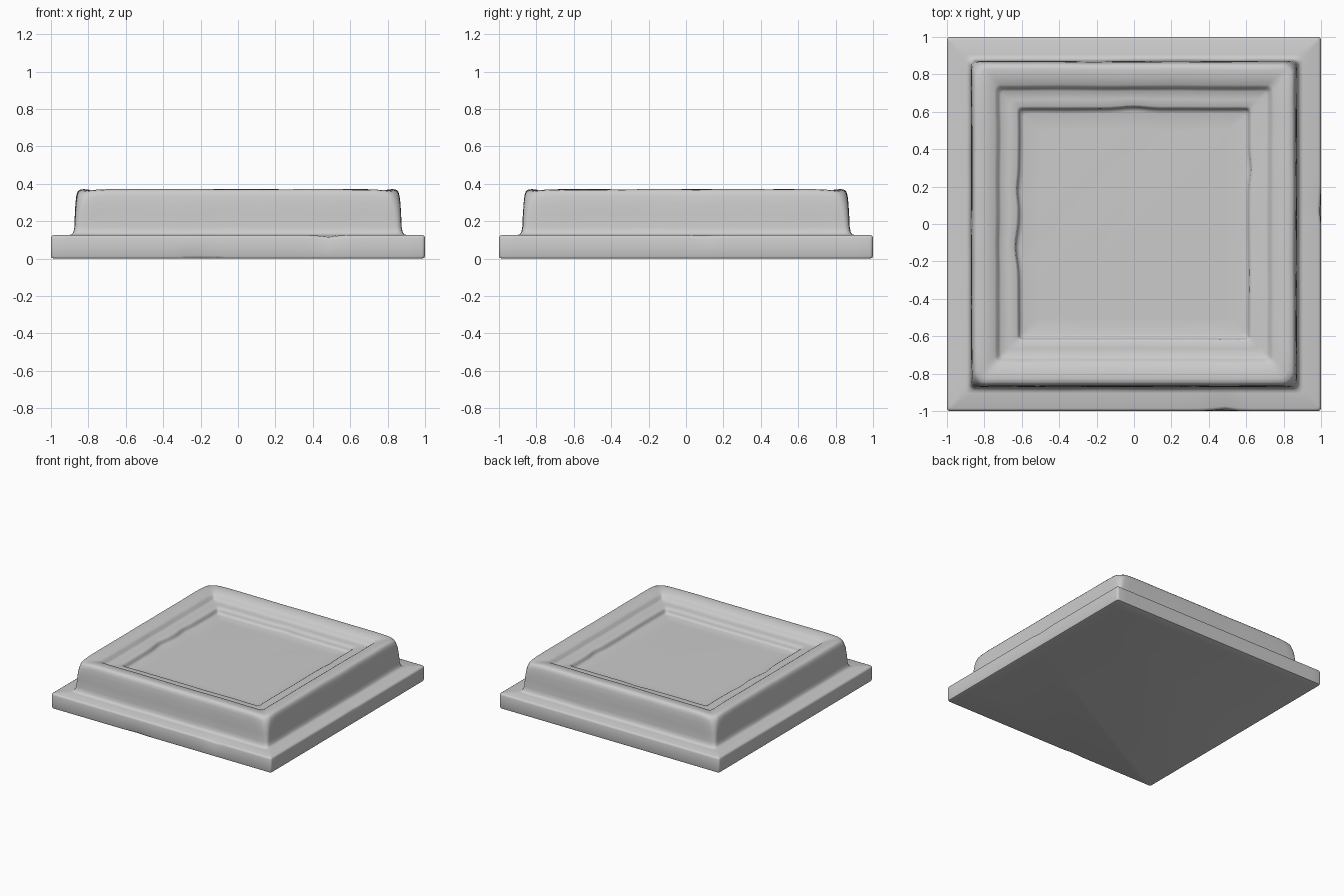
import bpy, bmesh, math
from mathutils import Vector, noise

if "Cube" in bpy.data.objects:
    bpy.data.objects.remove(bpy.data.objects["Cube"])

# Cross-section from the underside to the sunken panel: half width, height, corner radius
PROFILE = [
    (0.985, 0.0, 0.012), (0.996, 0.004, 0.016), (1.0, 0.016, 0.018),
    (1.0, 0.06, 0.018), (1.0, 0.11, 0.018), (0.996, 0.121, 0.016), (0.985, 0.126, 0.012),
    (0.905, 0.126, 0.03), (0.888, 0.130, 0.03), (0.878, 0.143, 0.03),
    (0.873, 0.17, 0.03), (0.871, 0.23, 0.035), (0.868, 0.29, 0.045), (0.863, 0.335, 0.055),
    (0.857, 0.356, 0.06), (0.847, 0.367, 0.06), (0.825, 0.371, 0.05),
    (0.785, 0.366, 0.04), (0.745, 0.355, 0.03), (0.733, 0.347, 0.025),
    (0.722, 0.327, 0.02), (0.710, 0.317, 0.02),
    (0.665, 0.316, 0.02), (0.628, 0.314, 0.02), (0.618, 0.308, 0.02),
    (0.613, 0.290, 0.02), (0.606, 0.275, 0.02), (0.59, 0.270, 0.02), (0.5, 0.271, 0.02),
]
SIDE, CORNER = 28, 4

# Worn spots: centre, radius, push direction
DENTS = [
    ((0.48, -1.0, 0.125), 0.08, (0, 0.012, -0.012)),
    ((-0.24, -1.0, 0.0), 0.06, (0, 0.010, 0)),
    ((1.0, 0.09, 0.12), 0.07, (-0.008, 0, -0.004)),
    ((-0.615, -0.12, 0.29), 0.13, (-0.018, 0, 0)),
    ((-0.615, 0.18, 0.29), 0.09, (-0.010, 0, 0)),
    ((0.0, 0.615, 0.29), 0.12, (0, 0.012, 0)),
    ((0.615, 0.3, 0.29), 0.09, (0.010, 0, 0)),
]


def square_loop(half, z, r):
    """Rounded square with evenly divided sides."""
    pts = []
    for k in range(4):
        turn = k * math.pi / 2
        c, s = math.cos(turn), math.sin(turn)
        local = [(half, (half - r) * (2 * i / SIDE - 1)) for i in range(SIDE)]
        for i in range(CORNER):
            a = math.pi / 2 * i / CORNER
            local.append((half - r + r * math.cos(a), half - r + r * math.sin(a)))
        pts += [Vector((x * c - y * s, x * s + y * c, z)) for x, y in local]
    return pts


def weather(p):
    """Soft unevenness, lowered rim corners and local dents."""
    q = p.copy()
    if 0.14 < p.z:
        n = noise.noise_vector(p * 4.0)
        q += Vector((n.x * 0.003, n.y * 0.003, n.z * 0.002))
        near = max(0, min(abs(p.x), abs(p.y)) - 0.62) / 0.25
        if p.z > 0.32:
            q.z -= 0.018 * near ** 3
    for centre, radius, push in DENTS:
        d = (p - Vector(centre)).length / radius
        q += Vector(push) * math.exp(-d * d * 2)
    q.z = max(q.z, 0)
    return q


# Whole slab lofted through the nested loops
bm = bmesh.new()
rings = [[bm.verts.new(weather(p)) for p in square_loop(*row)] for row in PROFILE]
n = len(rings[0])
for a, b in zip(rings, rings[1:]):
    for i in range(n):
        j = (i + 1) % n
        bm.faces.new((a[i], a[j], b[j], b[i]))
bm.faces.new(rings[0][::-1])
bm.faces.new(rings[-1])
bmesh.ops.recalc_face_normals(bm, faces=bm.faces)

mesh = bpy.data.meshes.new("stepped_slab")
bm.to_mesh(mesh)
bm.free()
slab = bpy.data.objects.new("stepped_slab", mesh)
bpy.context.collection.objects.link(slab)

# Smooth worn-stone shading
bpy.context.view_layer.objects.active = slab
slab.select_set(True)
bpy.ops.object.shade_smooth_by_angle(angle=math.radians(50))
